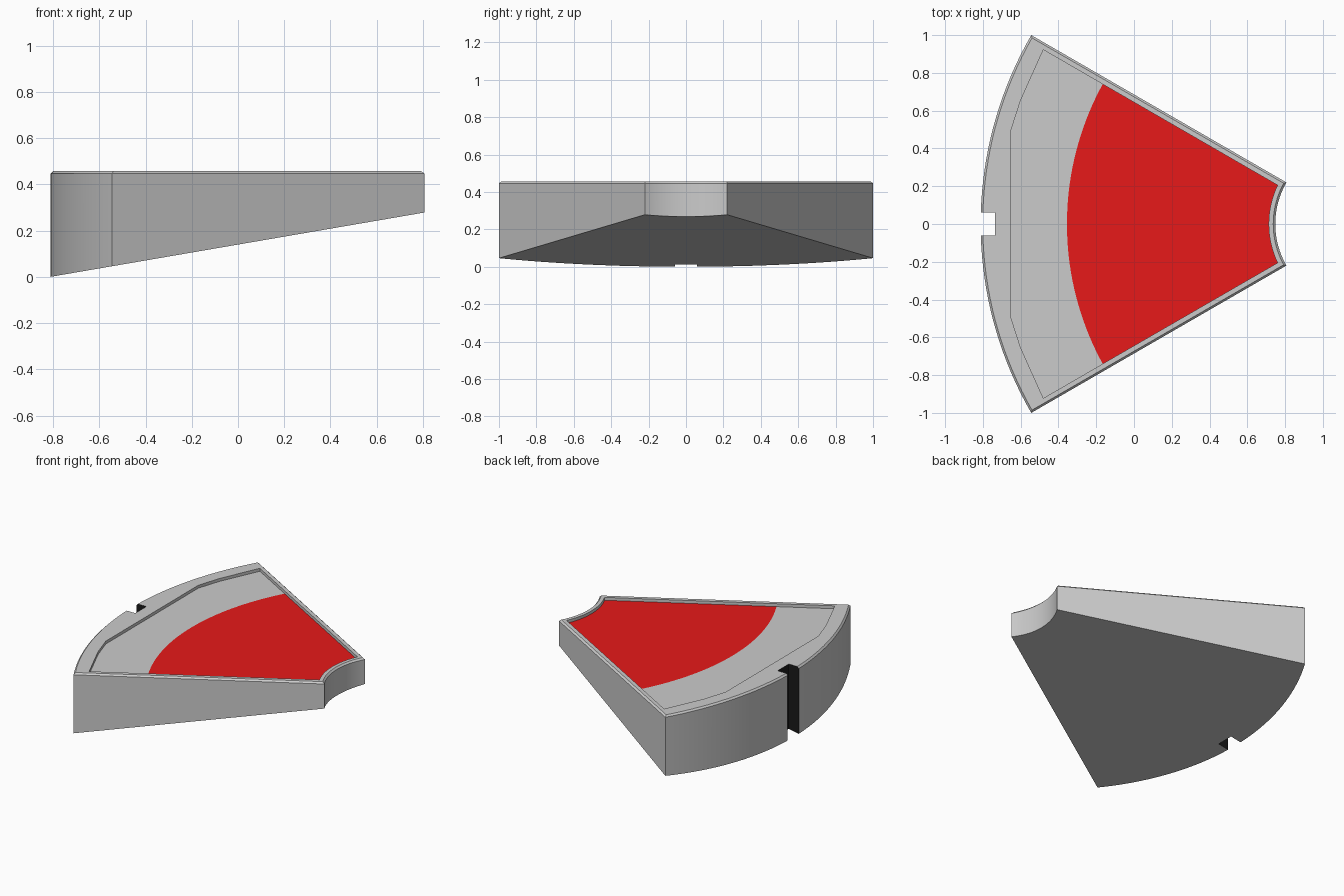
import bpy, bmesh, math

if "Cube" in bpy.data.objects:
    bpy.data.objects.remove(bpy.data.objects["Cube"])

APEX = 1.188             # centre of the sector arcs on the x axis
R_OUT, R_IN = 2.0, 0.44
TOP, BEVEL = 0.457, 0.011
RIM, FLOOR = 0.036, 0.437


def arc(r, inset, n):
    """Arc points from +y to -y, with the straight sides moved inward."""
    a = math.radians(30) - math.asin(inset / r)
    angles = [a - 2 * a * i / n for i in range(n + 1)]
    return [(APEX - r * math.cos(t), r * math.sin(t)) for t in angles]


def sector(r_out, r_in, inset):
    return arc(r_out, inset, 36) + arc(r_in, inset, 16)[::-1]


def slope(x):
    return max(0.0, 0.172 * (x + 0.811))


def material(name, color):
    m = bpy.data.materials.new(name)
    m.diffuse_color = color
    m.use_nodes = True
    m.node_tree.nodes["Principled BSDF"].inputs["Base Color"].default_value = m.diffuse_color
    return m


bm = bmesh.new()


def ring(points, height):
    return [bm.verts.new((x, y, height(x))) for x, y in points]


def bridge(a, b):
    n = len(a)
    for i in range(n):
        j = (i + 1) % n
        bm.faces.new((a[i], a[j], b[j], b[i]))


def loop_edges(loop):
    return [bm.edges.get((loop[i - 1], loop[i])) for i in range(len(loop))]


# Sloped underside, walls and bevelled top edge
outline = sector(R_OUT, R_IN, 0)
bottom = ring(outline, slope)
shoulder = ring(outline, lambda x: TOP - BEVEL)
crown = ring(sector(R_OUT - BEVEL, R_IN + BEVEL, BEVEL), lambda x: TOP)
bm.faces.new(bottom)
bridge(bottom, shoulder)
bridge(shoulder, crown)

# Recess: faceted back edge, inner arc in front, arc between the two floor areas
half = [(-0.48, 0.922), (-0.60, 0.655), (-0.65, 0.50)]
back = half + [(x, -y) for x, y in half[::-1]]
front = arc(0.475, RIM, 16)[::-1]
split = arc(1.543, RIM, 36)
recess = back + split[-1:] + front + split[:1]
lip = ring(recess, lambda x: TOP)
floor = ring(recess, lambda x: FLOOR)
bridge(lip, floor)
bmesh.ops.triangle_fill(bm, edges=loop_edges(crown) + loop_edges(lip),
                        use_beauty=True, normal=(0, 0, 1))

# Recess floor: grey band and red panel share the dividing arc
nb = len(back)
divider = [floor[-1]] + ring(split[1:-1], lambda x: FLOOR) + [floor[nb]]
bm.faces.new(floor[:nb] + divider[::-1])
red_face = bm.faces.new(divider + floor[nb + 1:-1])
red_face.material_index = 1
bmesh.ops.recalc_face_normals(bm, faces=bm.faces)

mesh = bpy.data.meshes.new("wedge_body")
bm.to_mesh(mesh)
bm.free()
body = bpy.data.objects.new("wedge_body", mesh)
bpy.context.collection.objects.link(body)
for m in (material("grey", (0.8, 0.8, 0.8, 1)),
          material("red", (0.8, 0.01, 0.01, 1)),
          material("black", (0.01, 0.01, 0.01, 1))):
    mesh.materials.append(m)

# Notch through the outer wall
bpy.ops.mesh.primitive_cube_add(size=1, location=(-0.835, 0, 0.25))
cutter = bpy.context.object
cutter.name = "notch_cutter"
cutter.scale = (0.2, 0.12, 1)
cutter.hide_render = True
cut = body.modifiers.new("notch", 'BOOLEAN')
cut.operation = 'DIFFERENCE'
cut.solver = 'EXACT'
cut.object = cutter
bpy.ops.object.select_all(action='DESELECT')
body.select_set(True)
bpy.context.view_layer.objects.active = body
bpy.ops.object.modifier_apply(modifier=cut.name)
bpy.data.objects.remove(cutter)

# Black notch walls
for p in body.data.polygons:
    c = p.center
    if c.x < -0.73 and abs(c.y) < 0.0605 and abs(p.normal.z) < 0.1:
        p.material_index = 2

bpy.ops.object.shade_smooth_by_angle(angle=math.radians(20))
